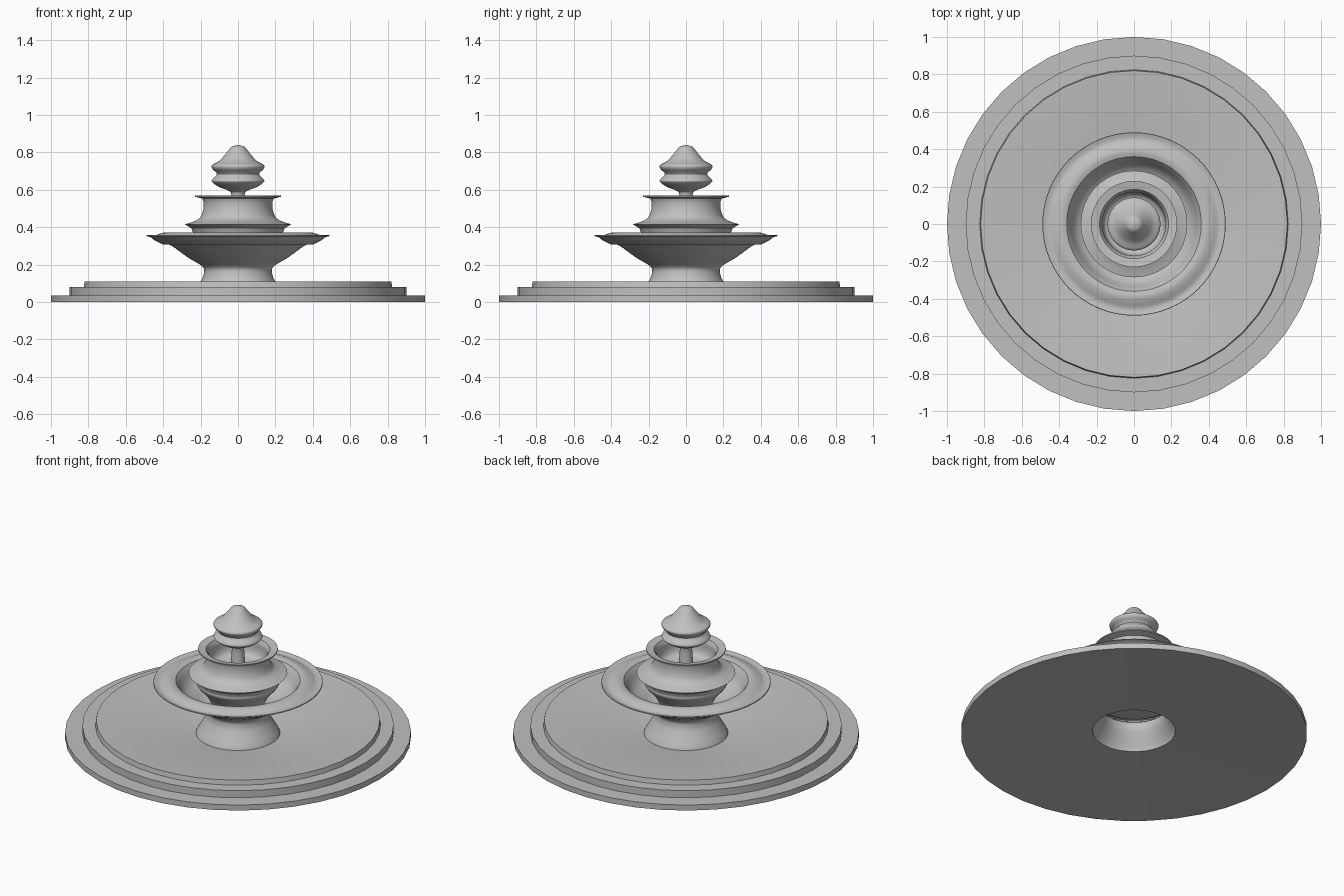
import bpy
import bmesh
from math import cos, sin, tau, radians
from mathutils import Vector

cube = bpy.data.objects.get("Cube")
if cube:
    bpy.data.objects.remove(cube)

stone = bpy.data.materials.new("grey_stone")
stone.use_nodes = True
STONE = (0.53, 0.53, 0.53, 1)
stone.diffuse_color = STONE
stone.node_tree.nodes["Principled BSDF"].inputs["Base Color"].default_value = STONE


def curve(points, steps=4):
    """Smooth a short profile through its points."""
    p = [Vector(q) for q in points]
    p = [p[0]] + p + [p[-1]]
    out = []
    for a, b, c, d in zip(p, p[1:], p[2:], p[3:]):
        for i in range(steps):
            t = i / steps
            out.append(0.5 * (2 * b + (c - a) * t + (2 * a - 5 * b + 4 * c - d) * t * t
                              + (3 * b - a - 3 * c + d) * t ** 3))
    return out + [p[-1]]


def lathe(name, profile, sides=64):
    """Turn a (radius, height) profile around the z axis."""
    bm = bmesh.new()
    rings = []
    for r, z in profile:
        if r < 0.001:
            rings.append([bm.verts.new((0, 0, z))] * sides)
        else:
            rings.append([bm.verts.new((r * cos(tau * i / sides), r * sin(tau * i / sides), z))
                          for i in range(sides)])
    for low, high in zip(rings, rings[1:]):
        for i in range(sides):
            j = (i + 1) % sides
            corners = list(dict.fromkeys((low[i], low[j], high[j], high[i])))
            if len(corners) > 2:
                bm.faces.new(corners)
    bmesh.ops.remove_doubles(bm, verts=bm.verts, dist=0.00001)
    bmesh.ops.recalc_face_normals(bm, faces=bm.faces)
    mesh = bpy.data.meshes.new(name)
    bm.to_mesh(mesh)
    bm.free()
    mesh.materials.append(stone)
    obj = bpy.data.objects.new(name, mesh)
    bpy.context.collection.objects.link(obj)
    bpy.ops.object.select_all(action='DESELECT')
    obj.select_set(True)
    bpy.context.view_layer.objects.active = obj
    bpy.ops.object.shade_smooth_by_angle(angle=radians(35))
    return obj


# Stepped round base with a shallow basin floor and an open centre
lathe("stepped_base", [(0.24, 0.025), (1, 0), (1, 0.035), (0.9, 0.035), (0.9, 0.08),
                       (0.825, 0.08), (0.82, 0.11), (0.81, 0.11), (0.24, 0.03),
                       (0.24, 0.025)], 40)

# Flared pedestal growing into the large bowl, with a rolled rim and hollow inside
bowl_outside = curve([(0.245, 0.025), (0.235, 0.05), (0.2, 0.11), (0.183, 0.15),
                      (0.19, 0.19), (0.27, 0.24), (0.345, 0.295), (0.37, 0.308)])
bowl_rim = curve([(0.40, 0.308), (0.445, 0.33), (0.465, 0.345), (0.49, 0.353)])
bowl_top = curve([(0.488, 0.358), (0.455, 0.352), (0.42, 0.365), (0.39, 0.372), (0.36, 0.366)])
bowl_inside = curve([(0.345, 0.345), (0.31, 0.285), (0.25, 0.245), (0.18, 0.215), (0, 0.21)])
lathe("large_bowl", bowl_outside + bowl_rim + bowl_top + bowl_inside)

# Upper vase with a thin ledge and a hollow cup on top
vase_foot = curve([(0.15, 0.215), (0.18, 0.28), (0.235, 0.345), (0.24, 0.37), (0.25, 0.395)])
vase_ledge = curve([(0.285, 0.416), (0.24, 0.43), (0.205, 0.45), (0.187, 0.49),
                    (0.184, 0.53), (0.19, 0.553)])
cup_rim = [(0.23, 0.563), (0.23, 0.57), (0.185, 0.562)]
cup_inside = curve([(0.17, 0.54), (0.165, 0.48), (0.13, 0.45), (0, 0.44)])
lathe("upper_vase", vase_foot + vase_ledge + cup_rim + cup_inside)

# Post and turned finial
lathe("finial", curve([(0.042, 0.44), (0.04, 0.5), (0.036, 0.575), (0.05, 0.595), (0.1, 0.615),
                       (0.137, 0.64), (0.138, 0.655), (0.113, 0.685), (0.137, 0.712),
                       (0.138, 0.733), (0.1, 0.755), (0.06, 0.8), (0.035, 0.83), (0, 0.84)]))
